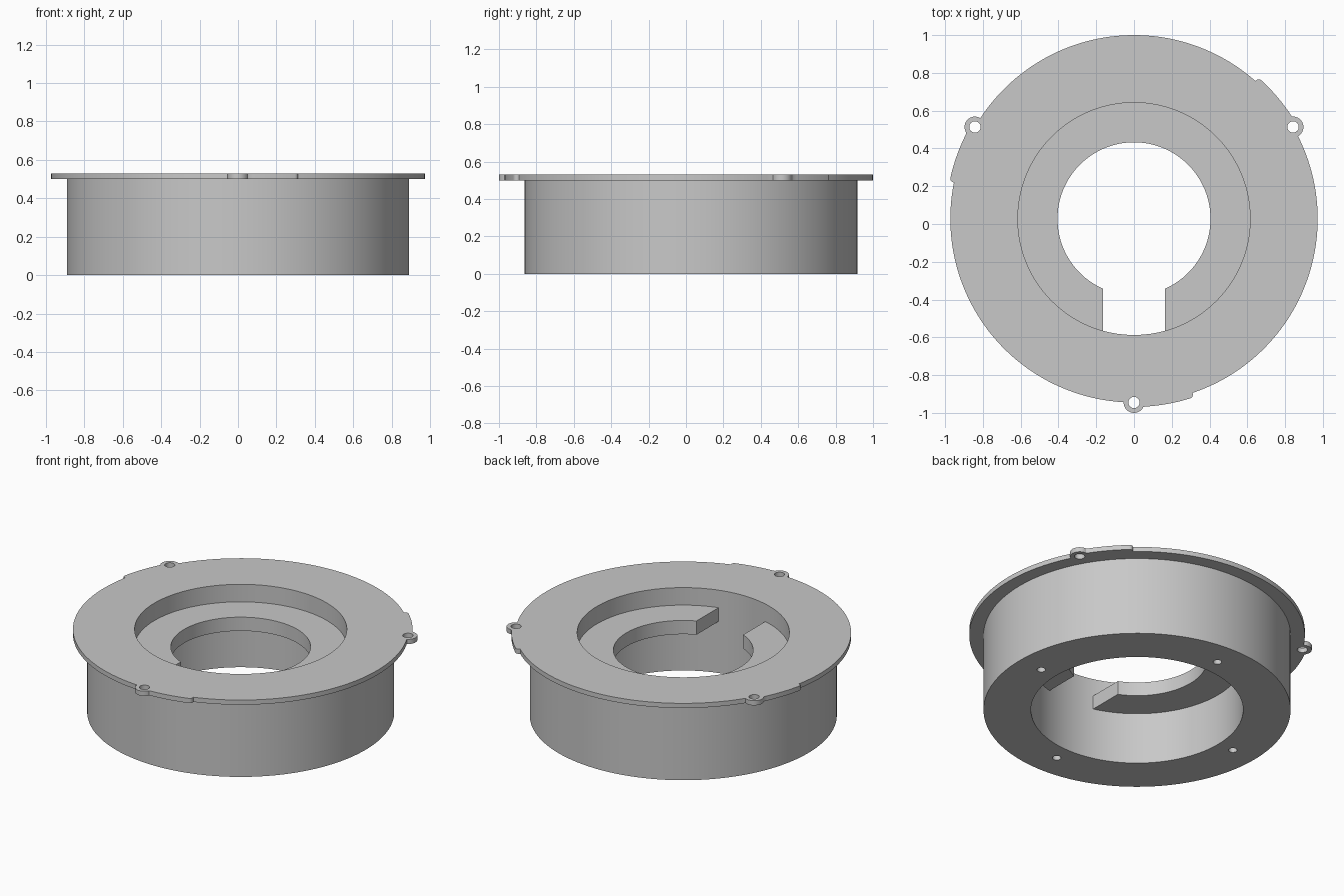
import bpy, bmesh
from math import sin, cos, radians, pi

cube = bpy.data.objects.get("Cube")
if cube:
    bpy.data.objects.remove(cube, do_unlink=True)

CY = 0.0275                      # y of the common axis
RIM, TAB, EAR = 0.9725, 0.996, 0.055
BORE, TOP, UNDER = 0.615, 0.53, 0.50

grey = bpy.data.materials.new("plain grey")
grey.use_nodes = True
grey.diffuse_color = (0.58, 0.58, 0.58, 1)
grey.node_tree.nodes["Principled BSDF"].inputs["Base Color"].default_value = grey.diffuse_color


def polar(r, deg, center=(0, CY)):
    a = radians(deg)
    return center[0] + r * cos(a), center[1] + r * sin(a)


def arc(r, start, end, n, center=(0, CY)):
    return [polar(r, start + (end - start) * i / n, center) for i in range(n + 1)]


def prism(name, points, z0, z1):
    """Extrude a flat outline between two heights."""
    bm = bmesh.new()
    face = bm.faces.new([bm.verts.new((x, y, z0)) for x, y in points])
    up = bmesh.ops.extrude_face_region(bm, geom=[face])["geom"]
    bmesh.ops.translate(bm, vec=(0, 0, z1 - z0),
                        verts=[v for v in up if isinstance(v, bmesh.types.BMVert)])
    bmesh.ops.recalc_face_normals(bm, faces=bm.faces)
    mesh = bpy.data.meshes.new(name)
    bm.to_mesh(mesh)
    bm.free()
    mesh.materials.append(grey)
    obj = bpy.data.objects.new(name, mesh)
    bpy.context.collection.objects.link(obj)
    return obj


def cylinder(name, r, z0, z1, center=(0, CY), n=128):
    return prism(name, arc(r, 0, 360, n, center)[:-1], z0, z1)


def combine(target, tool, operation):
    """Apply a boolean and discard the tool."""
    mod = target.modifiers.new(operation, "BOOLEAN")
    mod.operation, mod.object, mod.solver = operation, tool, "EXACT"
    bpy.context.view_layer.objects.active = target
    bpy.ops.object.modifier_apply(modifier=mod.name)
    bpy.data.objects.remove(tool, do_unlink=True)


# Flange outline: three screw ears, each followed by a raised stop tab
outline = []
ears = [30, 150, 270]
for a in ears:
    outline += arc(EAR, a - 91, a + 63, 16, polar(RIM, a))
    outline += arc(TAB, a + 3.2, a + 17.2, 12)
    outline += arc(0.02, a + 25, a + 110, 6, polar(TAB - 0.02, a + 17.4))
    outline += arc(RIM, a + 18.7, a + 116.6, 48)
flange = prism("flange", outline, UNDER, TOP)

# Drum wall joined to the flange, then bored through
housing = cylinder("flanged_housing", 0.89, 0, (UNDER + TOP) / 2)
combine(housing, flange, "UNION")
combine(housing, cylinder("bore", BORE, -0.1, 0.7), "DIFFERENCE")

# Inner ledge with a round opening and a slot to the front
ledge = cylinder("inner_ledge", BORE + 0.006, 0.33, 0.418)
combine(ledge, cylinder("opening", 0.405, 0.2, 0.6), "DIFFERENCE")
slot = [(-0.165, -0.8), (0.165, -0.8), (0.165, -0.1), (-0.165, -0.1)]
combine(ledge, prism("slot", slot, 0.2, 0.6), "DIFFERENCE")
combine(housing, ledge, "UNION")

# Ear holes and blind screw holes in the base
for a in ears:
    combine(housing, cylinder("ear_hole", 0.03, 0.4, 0.6, polar(RIM, a), 32), "DIFFERENCE")
for a in range(0, 360, 90):
    combine(housing, cylinder("base_hole", 0.025, -0.1, 0.2, polar(0.725, a), 24), "DIFFERENCE")

# Smooth round walls, sharp rims
bpy.ops.object.select_all(action="DESELECT")
housing.select_set(True)
bpy.context.view_layer.objects.active = housing
bpy.ops.object.shade_smooth_by_angle(angle=pi / 6)
